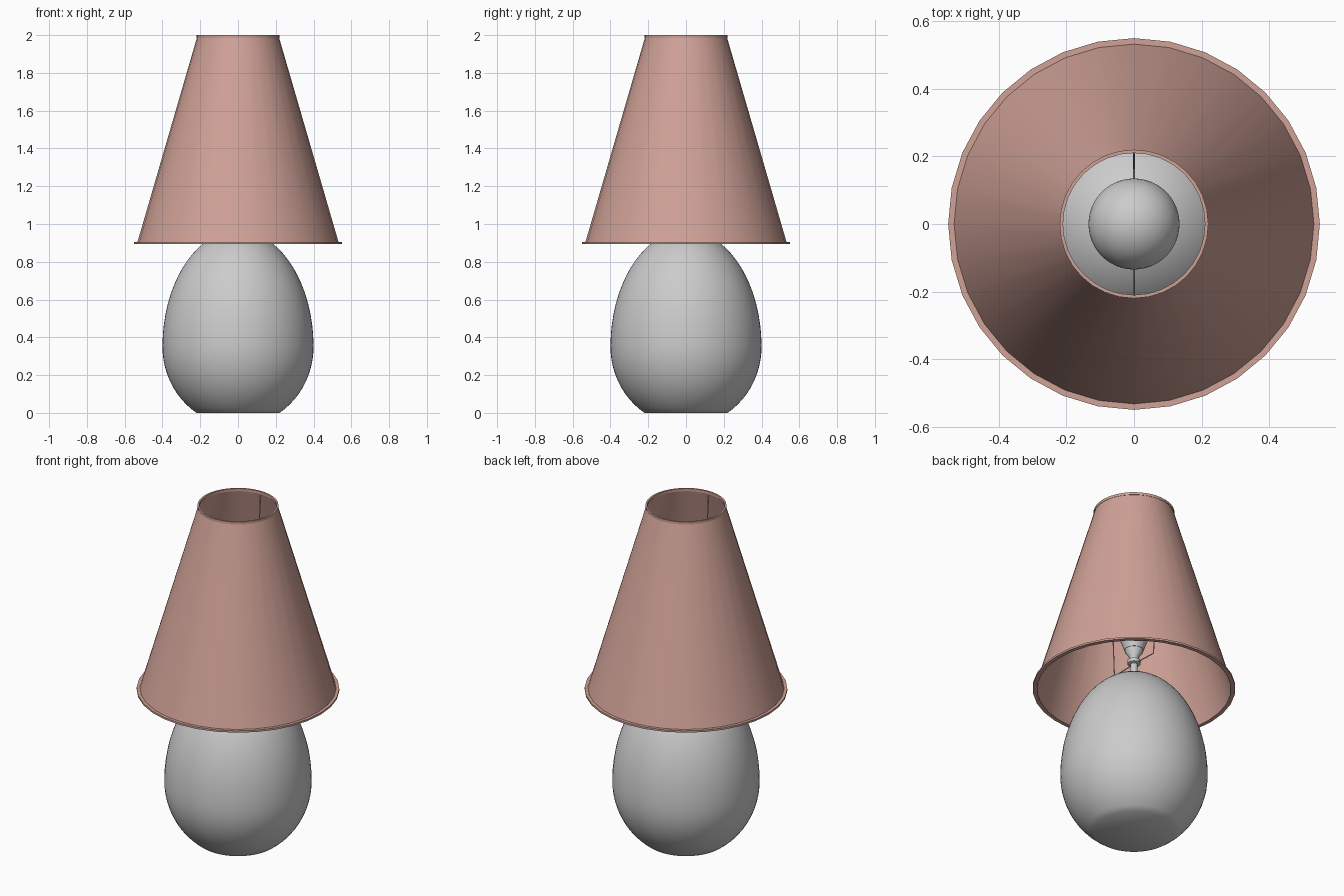
import bpy, bmesh, math
from mathutils import Vector

cube = bpy.data.objects.get("Cube")
if cube:
    bpy.data.objects.remove(cube, do_unlink=True)


def make_material(name, rgb):
    mat = bpy.data.materials.new(name)
    mat.use_nodes = True
    mat.diffuse_color = (*rgb, 1)
    mat.node_tree.nodes["Principled BSDF"].inputs["Base Color"].default_value = (*rgb, 1)
    return mat


GREY = make_material("light_grey", (0.60, 0.60, 0.60))
PINK = make_material("dusty_pink", (0.63, 0.36, 0.31))


def finish(name, bm, mat, angle=40):
    bmesh.ops.recalc_face_normals(bm, faces=bm.faces)
    mesh = bpy.data.meshes.new(name)
    bm.to_mesh(mesh)
    bm.free()
    mesh.materials.append(mat)
    obj = bpy.data.objects.new(name, mesh)
    bpy.context.collection.objects.link(obj)
    bpy.ops.object.select_all(action="DESELECT")
    obj.select_set(True)
    bpy.context.view_layer.objects.active = obj
    bpy.ops.object.shade_smooth_by_angle(angle=math.radians(angle))
    return obj


def lathe(name, profile, mat, closed=False, segments=32):
    """Spin an (r, z) profile around the z axis."""
    bm = bmesh.new()
    verts = [bm.verts.new((r, 0, z)) for r, z in profile]
    edges = [bm.edges.new(p) for p in zip(verts, verts[1:])]
    if closed:
        edges.append(bm.edges.new((verts[-1], verts[0])))
    bmesh.ops.spin(bm, geom=verts + edges, cent=(0, 0, 0), axis=(0, 0, 1),
                   angle=math.tau, steps=segments, use_duplicate=False)
    bmesh.ops.remove_doubles(bm, verts=bm.verts, dist=1e-5)
    return finish(name, bm, mat)


# Egg-shaped base: a short lower ellipse and a tall upper one, cut flat at the floor
MID, RADIUS, LOW, HIGH = 0.35, 0.40, 0.419, 0.615
start = -math.asin(MID / LOW)
egg = [(0, 0)]
for i in range(29):
    a = start + (math.pi / 2 - start) * i / 28
    egg.append((RADIUS * math.cos(a), MID + (LOW if a < 0 else HIGH) * math.sin(a)))
lathe("egg_base", egg, GREY, segments=64)

# Stem with collar and flared socket
lathe("socket_stem", [(0, 0.93), (0.02, 0.93), (0.02, 1.045), (0.036, 1.05),
                      (0.036, 1.07), (0.024, 1.075), (0.024, 1.09), (0.05, 1.125),
                      (0.05, 1.14), (0, 1.14)], GREY)

# Light bulb: tapered neck meeting a round top
BULB_R, BULB_Z = 0.135, 1.34
bulb = [(0, 1.135), (0.052, 1.135), (0.066, 1.175)]
for i in range(17):
    a = math.radians(-48 + 138 * i / 16)
    bulb.append((BULB_R * math.cos(a), BULB_Z + BULB_R * math.sin(a)))
lathe("light_bulb", bulb, GREY, segments=48)

# Thin-walled conical shade
lathe("lamp_shade", [(0.535, 0.895), (0.215, 1.995), (0.210, 1.995), (0.529, 0.895)],
      PINK, closed=True)

# Trim rings at both ends of the shade
for name, r_in, r_out, z0, z1 in (("lower_trim", 0.527, 0.550, 0.893, 0.904),
                                 ("upper_trim", 0.210, 0.220, 1.985, 2.0)):
    lathe(name, [(r_in, z0), (r_out, z0), (r_out, z1), (r_in, z1)], PINK, closed=True)


# Wire carrier: arms from the collar, then uprights to the top of the shade
def wire(name, points, radius=0.003):
    bm = bmesh.new()
    for a, b in zip(points, points[1:]):
        a, b = Vector(a), Vector(b)
        turn = (b - a).to_track_quat("Z", "Y").to_matrix().to_4x4()
        turn.translation = (a + b) / 2
        bmesh.ops.create_cone(bm, cap_ends=True, segments=8, radius1=radius,
                              radius2=radius, depth=(b - a).length + radius, matrix=turn)
    finish(name, bm, GREY)


for name, side in (("back_wire", 1), ("front_wire", -1)):
    wire(name, [(0, 0.02 * side, 1.05), (0, 0.165 * side, 1.045), (0, 0.211 * side, 1.985)])
